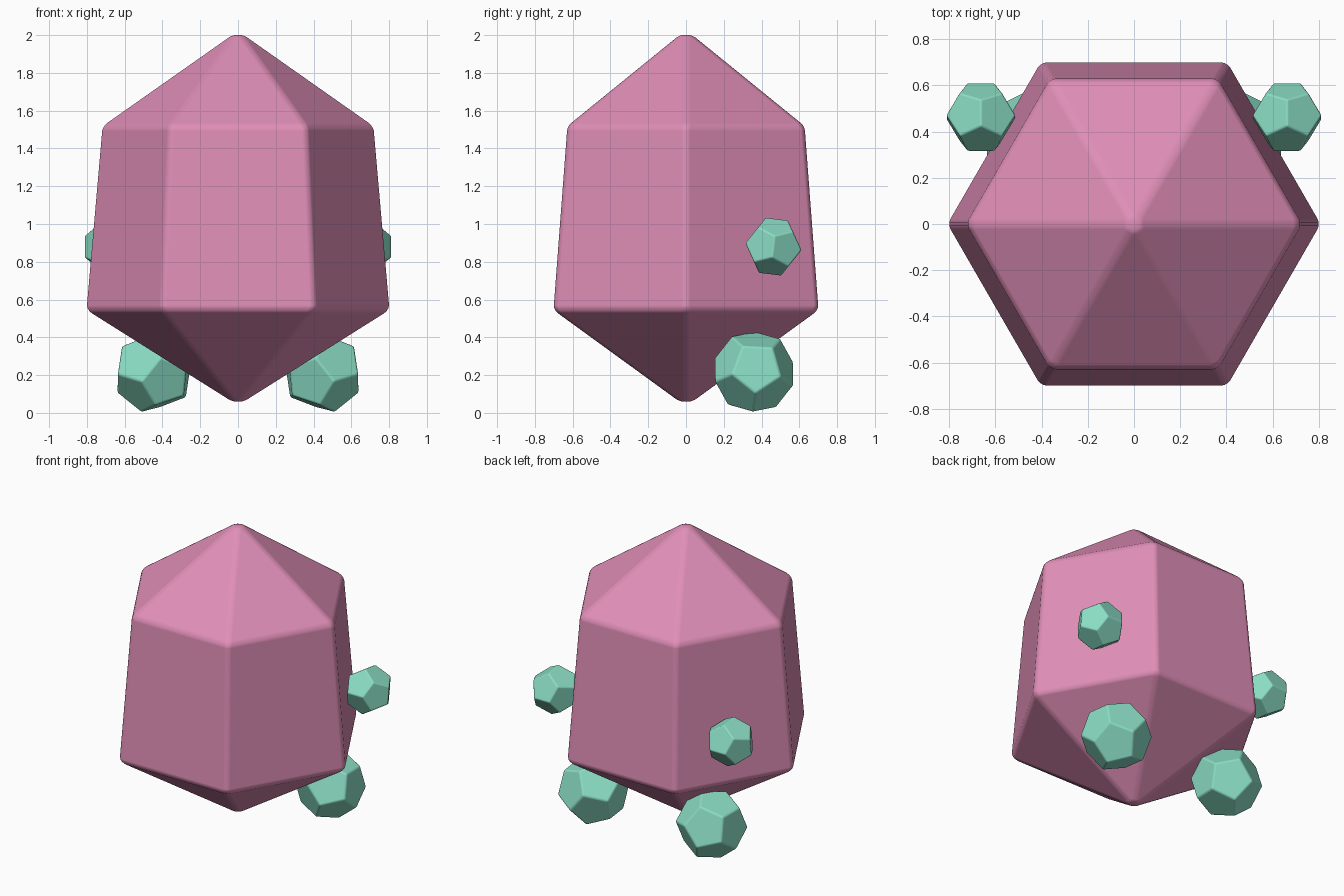
import bpy
import bmesh
from math import cos, sin, pi
from mathutils import Vector, Matrix

default = bpy.data.objects.get("Cube")
if default:
    bpy.data.objects.remove(default, do_unlink=True)


def make_material(name, color):
    mat = bpy.data.materials.new(name)
    mat.use_nodes = True
    mat.diffuse_color = (*color, 1)
    mat.node_tree.nodes["Principled BSDF"].inputs["Base Color"].default_value = (*color, 1)
    return mat


pink = make_material("pink crystal", (0.74, 0.27, 0.47))
teal = make_material("teal mineral", (0.26, 0.73, 0.56))


def ring(radius, z, sides, turn=0.0):
    """Points of a regular polygon at height z."""
    angles = [turn + 2 * pi * i / sides for i in range(sides)]
    return [Vector((radius * cos(a), radius * sin(a), z)) for a in angles]


def hull_mesh(points, bevel):
    """Convex solid with flat faces and softly rounded edges."""
    bm = bmesh.new()
    for p in points:
        bm.verts.new(p)
    bmesh.ops.convex_hull(bm, input=bm.verts[:])
    bmesh.ops.dissolve_limit(bm, angle_limit=0.02, verts=bm.verts[:], edges=bm.edges[:])
    bmesh.ops.bevel(bm, geom=bm.edges[:], offset=bevel, offset_type='OFFSET',
                    segments=3, profile=0.5, affect='EDGES', clamp_overlap=True)
    bmesh.ops.recalc_face_normals(bm, faces=bm.faces[:])
    for f in bm.faces:
        f.smooth = True
    return bm


def finish(bm, name, mat):
    mesh = bpy.data.meshes.new(name)
    bm.to_mesh(mesh)
    bm.free()
    mesh.materials.append(mat)
    obj = bpy.data.objects.new(name, mesh)
    bpy.context.collection.objects.link(obj)
    # Keeps the large facets flat while the narrow bevels blend
    normals = obj.modifiers.new("flat facets", 'WEIGHTED_NORMAL')
    normals.weight = 100
    return obj


# Main six-sided crystal, pointed at both ends
tips = [Vector((0, 0, 2.02)), Vector((0, 0, 0.045))]
bm = hull_mesh(tips + ring(0.725, 1.515, 6) + ring(0.81, 0.55, 6), 0.025)
low, high = (pick(v.co.z for v in bm.verts) for pick in (min, max))
for v in bm.verts:
    v.co.z = 0.06 + (v.co.z - low) * (2.0 - 0.06) / (high - low)
finish(bm, "main_crystal", pink)


def dodecahedron(name, center, radius, outward, corner, side):
    """Twelve-sided nugget; one face looks outward, with a corner toward corner."""
    points = (ring(0.607, 0.795, 5) + ring(0.982, 0.188, 5)
              + ring(0.982, -0.188, 5, pi / 5) + ring(0.607, -0.795, 5, pi / 5))
    n = Vector(outward).normalized()
    t = Vector(corner)
    t = (t - n * t.dot(n)).normalized()
    frame = Matrix((t, n.cross(t), n)).transposed()
    bm = hull_mesh([Vector(center) + frame @ (p * radius) for p in points], radius * 0.05)
    if side < 0:
        bmesh.ops.scale(bm, vec=(-1, 1, 1), verts=bm.verts[:])
        bmesh.ops.reverse_faces(bm, faces=bm.faces[:])
    finish(bm, name, teal)


# Mirrored pairs of nuggets toward the back
for side, label in ((1, "left"), (-1, "right")):
    dodecahedron("large_nugget_" + label, (0.445, 0.36, 0.218), 0.225,
                 (0.985, 0.08, 0.12), (0, -0.05, -1), side)
    dodecahedron("small_nugget_" + label, (0.663, 0.463, 0.88), 0.16,
                 (0.85, 0.52, -0.065), (-0.525, 0.845, -0.105), side)
